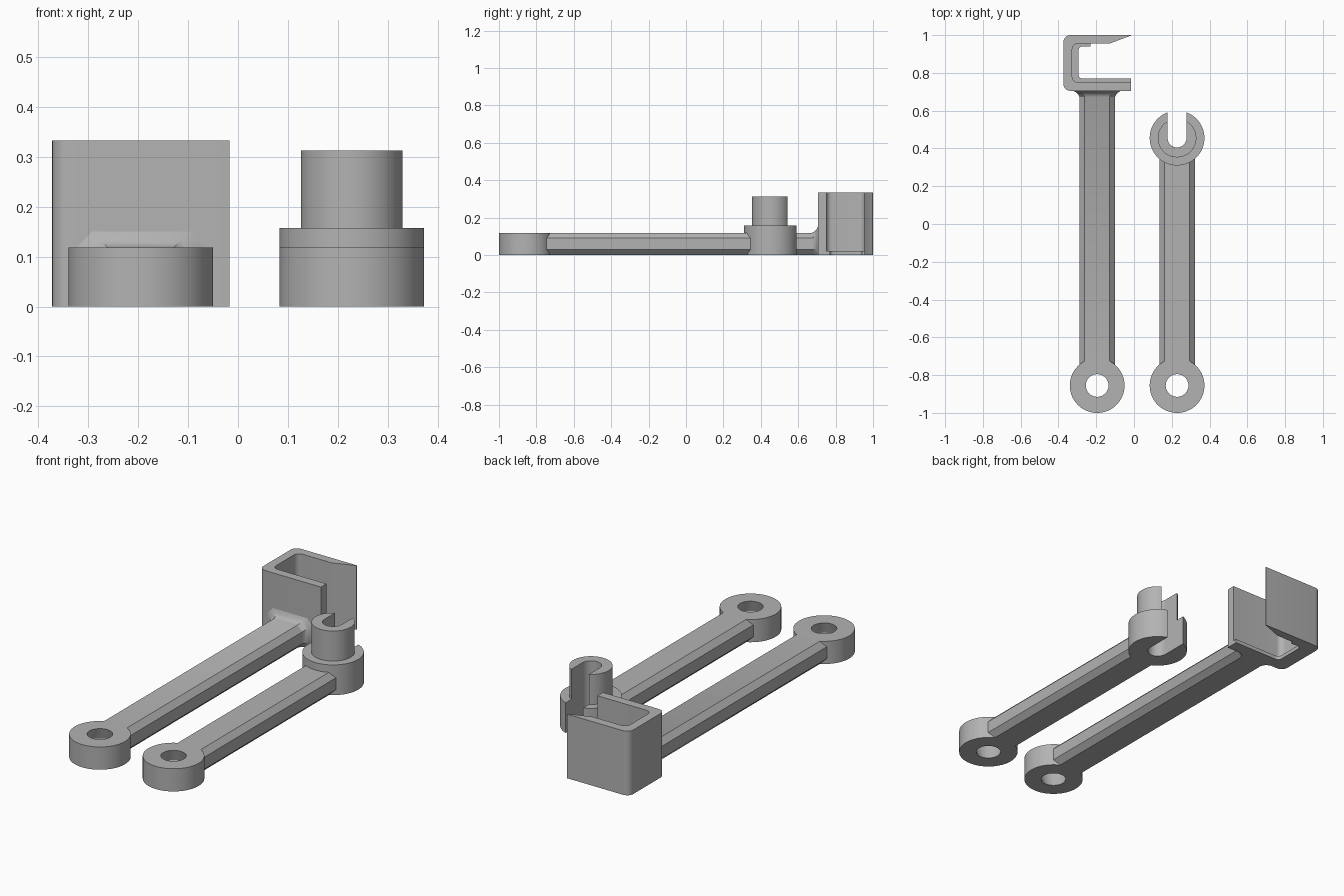
import bpy, bmesh
from math import sin, cos, pi, radians, asin
from mathutils import Vector

if "Cube" in bpy.data.objects:
    bpy.data.objects.remove(bpy.data.objects["Cube"], do_unlink=True)

grey = bpy.data.materials.new("plain grey")
grey.use_nodes = True
COLOUR = (0.45, 0.45, 0.45, 1)
grey.diffuse_color = COLOUR
grey.node_tree.nodes["Principled BSDF"].inputs["Base Color"].default_value = COLOUR


def make_object(name, bm):
    bmesh.ops.recalc_face_normals(bm, faces=bm.faces)
    mesh = bpy.data.meshes.new(name)
    bm.to_mesh(mesh)
    bm.free()
    mesh.materials.append(grey)
    obj = bpy.data.objects.new(name, mesh)
    bpy.context.collection.objects.link(obj)
    bpy.ops.object.select_all(action="DESELECT")
    obj.select_set(True)
    bpy.context.view_layer.objects.active = obj
    bpy.ops.object.shade_smooth_by_angle(angle=radians(30))
    return obj


def loft(name, loops, closed=False):
    """Bridge matching loops; cap the ends, or join the last to the first."""
    bm = bmesh.new()
    rows = [[bm.verts.new(p) for p in loop] for loop in loops]
    n = len(rows[0])
    pairs = list(zip(rows, rows[1:]))
    if closed:
        pairs.append((rows[-1], rows[0]))
    else:
        bm.faces.new(rows[0])
        bm.faces.new(rows[-1])
    for a, b in pairs:
        for i in range(n):
            j = (i + 1) % n
            bm.faces.new((a[i], a[j], b[j], b[i]))
    return make_object(name, bm)


def extrude(name, outline, z0, z1):
    return loft(name, [[(x, y, z) for x, y in outline] for z in (z0, z1)])


def arc(cx, cy, r, start, end, steps):
    angles = [start + (end - start) * i / steps for i in range(steps + 1)]
    return [(cx + r * cos(a), cy + r * sin(a)) for a in angles]


def rounded(corners, steps=6):
    """Outline from (x, y, radius) corners, each right-angled where rounded."""
    out = []
    for i, (x, y, r) in enumerate(corners):
        p = Vector((x, y))
        if r == 0:
            out.append((x, y))
            continue
        a = (Vector(corners[i - 1][:2]) - p).normalized() * r
        b = (Vector(corners[(i + 1) % len(corners)][:2]) - p).normalized() * r
        for k in range(steps + 1):
            t = k / steps * pi / 2
            out.append(tuple(p + a * (1 - sin(t)) + b * (1 - cos(t))))
    return out


THICK = 0.118


def eye(name, cx, cy):
    # ring with a hole that widens towards its middle
    profile = [(0.145, 0), (0.145, THICK), (0.06, THICK), (0.078, THICK / 2), (0.06, 0)]
    loops = [[(x, y, z) for x, y in arc(cx, cy, r, 0, 2 * pi, 64)[:-1]] for r, z in profile]
    return loft(name, loops, closed=True)


def arm(name, cx, stations):
    # chamfered bar; each station is (y, outward growth)
    loops = []
    for y, grow in stations:
        w, top, c = 0.094 + grow, THICK + grow, 0.028
        half = [(w - c, 0), (w, c), (w, top - c), (w - c, top)]
        section = half + [(-x, z) for x, z in reversed(half)]
        loops.append([(cx + x, y, z) for x, z in section])
    return loft(name, loops)


def slotted(name, cx, cy, r, z0, z1):
    # round post with a U slot open to the back
    s = 0.05
    a = asin(s / r)
    outline = arc(cx, cy, r, pi / 2 + a, 2.5 * pi - a, 64)
    outline += arc(cx, cy, s, 0, -pi, 20)
    return extrude(name, outline, z0, z1)


LEFT, RIGHT = 0.228, -0.195

# short link with slotted post
eye("short_link_eye", LEFT, -0.855)
arm("short_link_arm", LEFT, [(-0.76, 0), (0.385, 0)])
slotted("slotted_base", LEFT, 0.455, 0.145, 0, 0.157)
slotted("slotted_post", LEFT, 0.455, 0.102, 0.157, 0.313)

# long link, flaring where it meets the clip
eye("long_link_eye", RIGHT, -0.855)
arm("long_link_arm", RIGHT,
    [(-0.76, 0), (0.672, 0), (0.685, 0.006), (0.696, 0.016), (0.705, 0.032), (0.72, 0.032)])

# C-shaped clip with a tapered rear jaw
END = -0.017
clip = [(END, 0.705, 0), (-0.373, 0.705, 0.035), (-0.373, 1, 0.035), (END, 1, 0),
        (END, 0.997, 0), (-0.13, 0.955, 0), (-0.327, 0.955, 0.03),
        (-0.327, 0.75, 0.03), (END, 0.75, 0)]
extrude("clip", rounded(clip), 0, 0.333)

# ledge around the foot of the clip
ledge = [(END, 0.73, 0), (-0.345, 0.73, 0), (-0.345, 0.975, 0), (-0.23, 0.975, 0),
         (-0.23, 0.94, 0), (-0.293, 0.94, 0.02), (-0.293, 0.77, 0.02), (END, 0.77, 0)]
extrude("clip_ledge", rounded(ledge), 0, 0.02)
